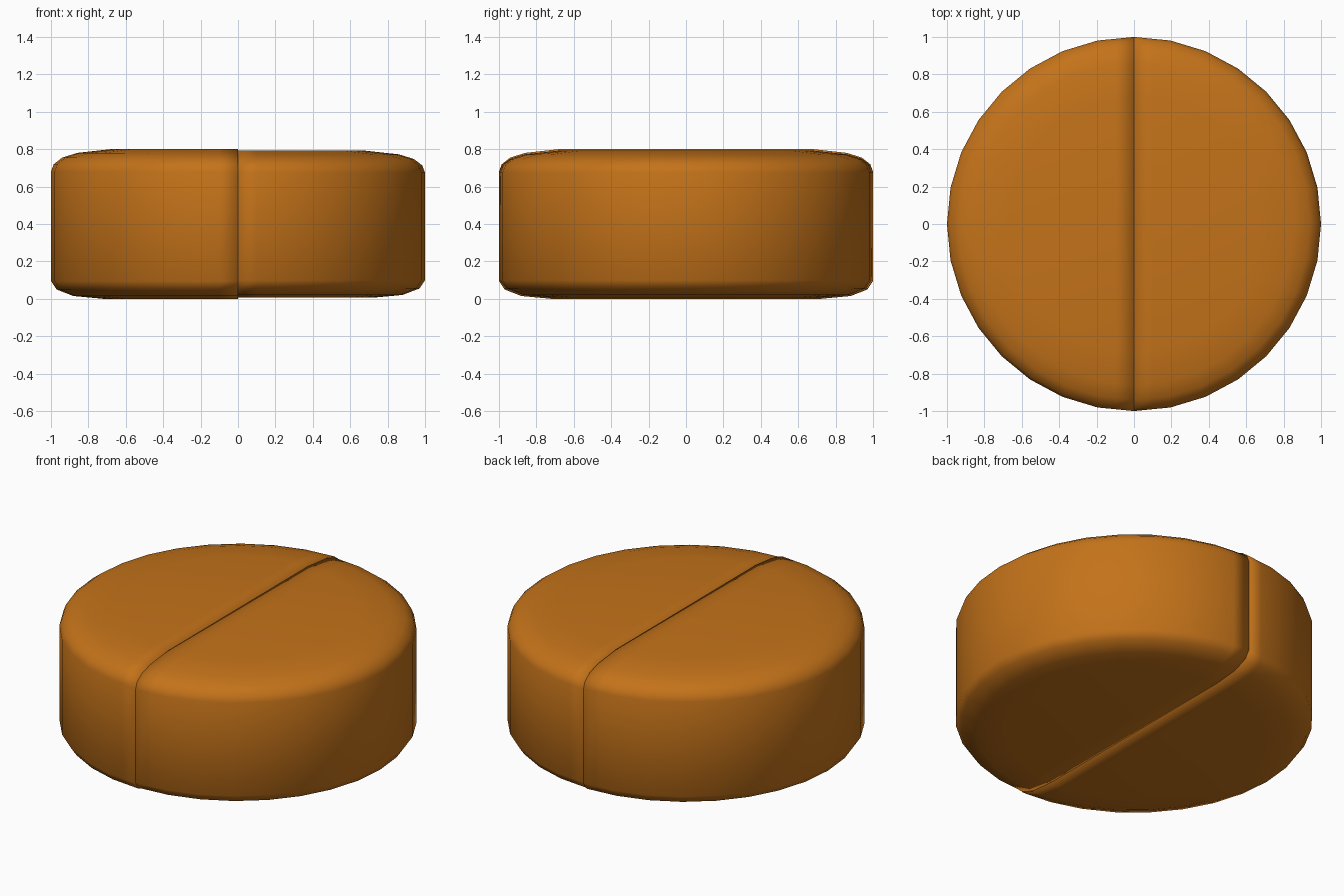
import bpy, bmesh, math

if "Cube" in bpy.data.objects:
    bpy.data.objects.remove(bpy.data.objects["Cube"])

# Shared colour
mat = bpy.data.materials.new("orange")
mat.diffuse_color = (0.55, 0.17, 0.01, 1)
mat.use_nodes = True
mat.node_tree.nodes["Principled BSDF"].inputs["Base Color"].default_value = mat.diffuse_color

SIDES = 32
# Rounded side profile: (radius, height)
PROFILE = [(0.72, 0.0), (0.88, 0.015), (0.97, 0.05), (1.0, 0.095),
           (1.0, 0.68), (0.985, 0.72), (0.94, 0.755), (0.86, 0.78), (0.68, 0.8)]


def half_disc(name, side, z_low, z_high):
    """Lathe a disc, keep one side of x = 0 and close the cut."""
    bm = bmesh.new()
    rings = []
    for r, z in PROFILE:
        zz = z_low + (z_high - z_low) * z / 0.8
        rings.append([bm.verts.new((r * math.cos(2 * math.pi * i / SIDES),
                                    r * math.sin(2 * math.pi * i / SIDES), zz))
                      for i in range(SIDES)])
    for a, b in zip(rings, rings[1:]):
        for i in range(SIDES):
            j = (i + 1) % SIDES
            bm.faces.new((a[i], a[j], b[j], b[i]))
    bm.faces.new(rings[0][::-1])
    bm.faces.new(rings[-1])

    # Narrow strip beside the seam keeps the soft crease local
    def cut(x, clear):
        return bmesh.ops.bisect_plane(
            bm, geom=bm.verts[:] + bm.edges[:] + bm.faces[:], dist=1e-5,
            plane_co=(x, 0, 0), plane_no=(-side, 0, 0), clear_outer=clear)
    cut(side * 0.1, False)
    cut(0, True)
    bmesh.ops.holes_fill(bm, edges=[e for e in bm.edges if e.is_boundary], sides=0)
    bmesh.ops.recalc_face_normals(bm, faces=bm.faces[:])
    for f in bm.faces:
        f.smooth = True

    mesh = bpy.data.meshes.new(name)
    bm.to_mesh(mesh)
    bm.free()
    mesh.materials.append(mat)
    obj = bpy.data.objects.new(name, mesh)
    bpy.context.collection.objects.link(obj)
    return obj


# Two halves meeting at the seam, the right one a touch thinner
half_disc("left_half", -1, 0.0, 0.8)
half_disc("right_half", 1, 0.006, 0.792)
